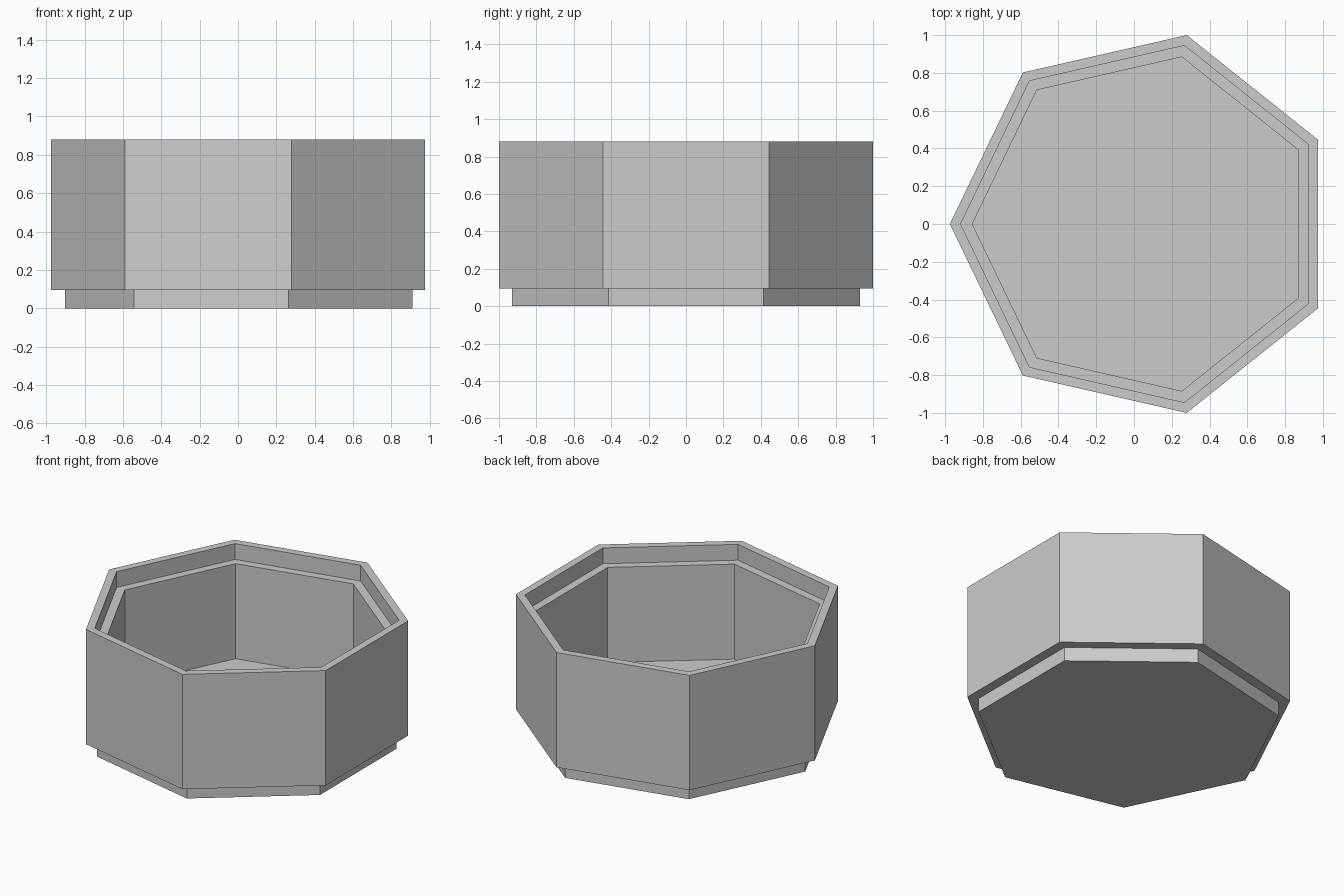
import bpy
import bmesh
from math import cos, sin, pi

cube = bpy.data.objects.get("Cube")
if cube:
    bpy.data.objects.remove(cube, do_unlink=True)

SIDES = 7
CENTRE_X = 0.051  # places the bounding box on the origin

grey = bpy.data.materials.new("plain_grey")
grey.use_nodes = True
colour = (0.6, 0.6, 0.6, 1)
grey.diffuse_color = colour
grey.node_tree.nodes["Principled BSDF"].inputs["Base Color"].default_value = colour

# Radius and height of each ring, from the underside, up the outside, down the inside
profile = [
    (0.953, 0.0),    # foot
    (0.953, 0.095),
    (1.0257, 0.095),  # outer wall
    (1.0257, 0.88),
    (0.969, 0.88),   # rim
    (0.969, 0.772),  # lid ledge
    (0.907, 0.772),
    (0.907, 0.122),  # inner floor
]


def ring(bm, radius, z):
    angles = [pi + 2 * pi * i / SIDES for i in range(SIDES)]
    return [bm.verts.new((CENTRE_X + radius * cos(a), radius * sin(a), z)) for a in angles]


# Seven-sided open box
bm = bmesh.new()
rings = [ring(bm, r, z) for r, z in profile]
for low, high in zip(rings, rings[1:]):
    for i in range(SIDES):
        j = (i + 1) % SIDES
        bm.faces.new((low[i], low[j], high[j], high[i]))
bm.faces.new(reversed(rings[0]))
bm.faces.new(rings[-1])
bmesh.ops.recalc_face_normals(bm, faces=bm.faces)

mesh = bpy.data.meshes.new("box_body")
bm.to_mesh(mesh)
bm.free()
mesh.materials.append(grey)
box = bpy.data.objects.new("box_body", mesh)
bpy.context.collection.objects.link(box)
